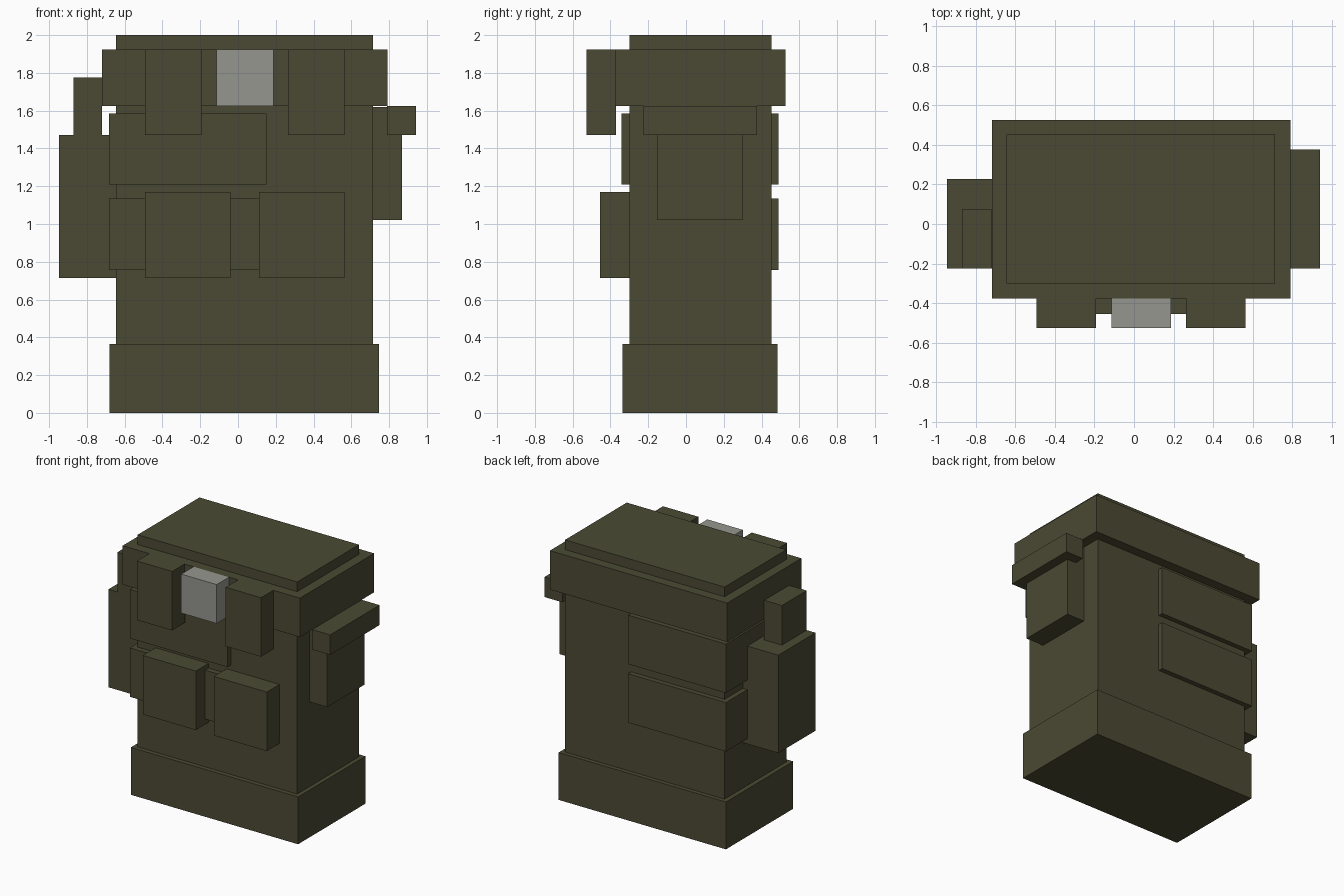
import bpy
import bmesh

# Remove the default cube
cube = bpy.data.objects.get("Cube")
if cube:
    bpy.data.objects.remove(cube, do_unlink=True)


def make_material(name, color):
    mat = bpy.data.materials.new(name)
    mat.use_nodes = True
    mat.diffuse_color = color
    for node in mat.node_tree.nodes:
        if node.type == 'BSDF_PRINCIPLED':
            node.inputs["Base Color"].default_value = color
    return mat


olive = make_material("olive canvas", (0.070, 0.068, 0.034, 1))
grey = make_material("grey metal", (0.305, 0.305, 0.279, 1))


def box(name, x, y, z, mat=olive):
    """Flat-shaded box spanning the given (low, high) ranges."""
    bm = bmesh.new()
    bmesh.ops.create_cube(bm, size=1)
    for v in bm.verts:
        for axis, (low, high) in enumerate((x, y, z)):
            v.co[axis] = low if v.co[axis] < 0 else high
    mesh = bpy.data.meshes.new(name)
    bm.to_mesh(mesh)
    bm.free()
    mesh.materials.append(mat)
    obj = bpy.data.objects.new(name, mesh)
    bpy.context.collection.objects.link(obj)
    return obj


# Main pack, bottom sleeve and lid
box("pack_body", (-0.645, 0.715), (-0.30, 0.452), (0.01, 2.0))
box("bottom_sleeve", (-0.68, 0.747), (-0.335, 0.485), (0, 0.365))
box("lid", (-0.72, 0.792), (-0.377, 0.527), (1.625, 1.925))

# Bands wrapped round the right half of the pack
for name, low in (("lower_band", 0.757), ("upper_band", 1.208)):
    box(name, (-0.683, 0.15), (-0.342, 0.49), (low, low + 0.377))

# Front straps hanging from the lid, with the buckle between them
for name, left in (("right_strap", -0.493), ("left_strap", 0.264)):
    box(name, (left, left + 0.301), (-0.527, -0.37), (1.47, 1.925))
box("buckle", (-0.115, 0.187), (-0.527, -0.37), (1.625, 1.925), grey)

# Front pockets
for name, left in (("right_pocket", -0.493), ("left_pocket", 0.112)):
    box(name, (left, left + 0.452), (-0.455, -0.29), (0.715, 1.17))

# Right side pouch with a bottle top
box("right_side_pouch", (-0.947, -0.64), (-0.225, 0.228), (0.715, 1.47))
box("bottle_top", (-0.872, -0.721), (-0.225, 0.077), (1.46, 1.775))

# Left side pouch with its flap
box("left_side_pouch", (0.71, 0.868), (-0.153, 0.299), (1.02, 1.62))
box("left_pouch_flap", (0.79, 0.943), (-0.225, 0.377), (1.47, 1.624))
